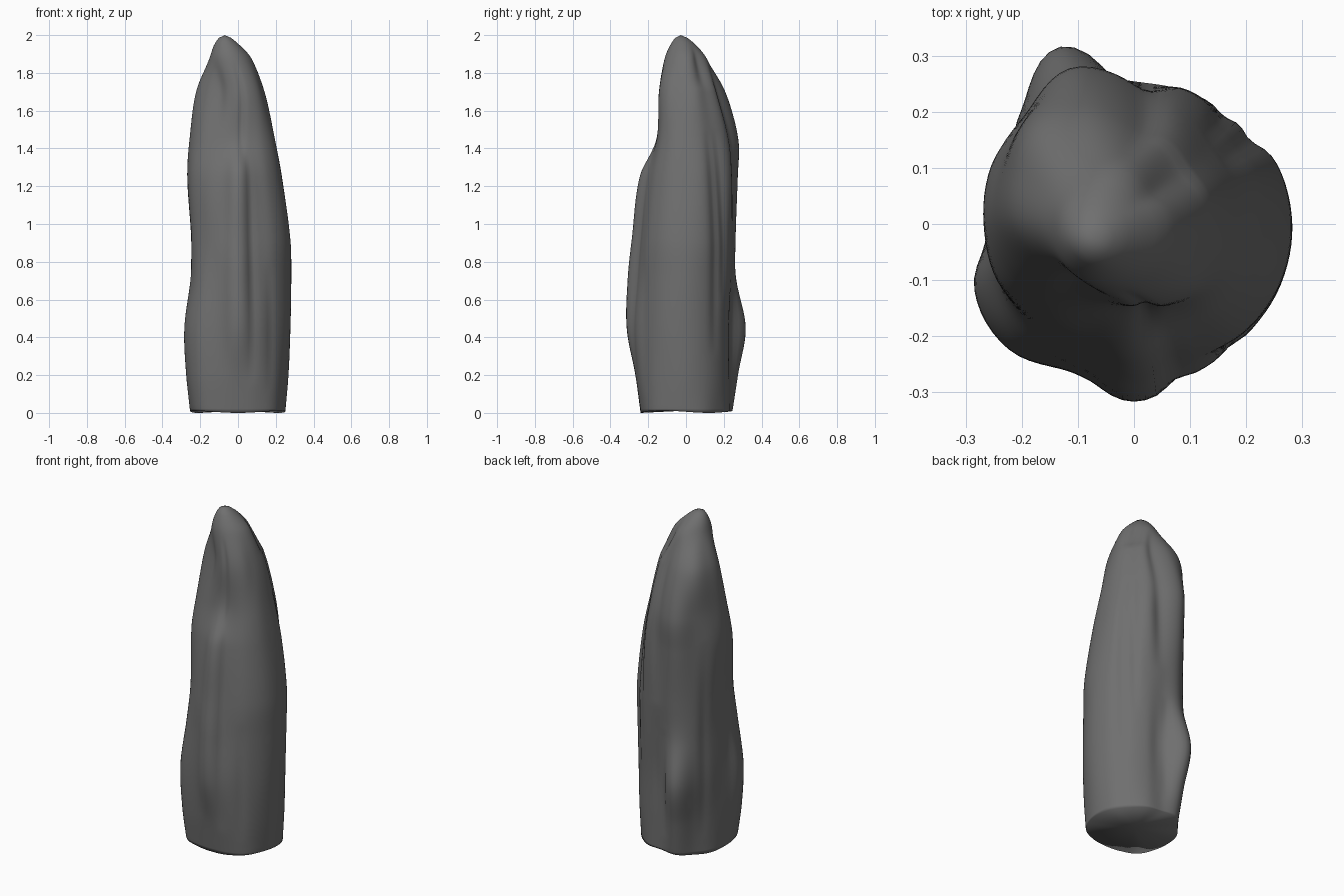
import bpy, bmesh, math

if "Cube" in bpy.data.objects:
    bpy.data.objects.remove(bpy.data.objects["Cube"])

N = 96  # points around each ring

# Radii every 22.5 degrees (from +x, counter-clockwise) at key heights
LEVELS = {
    0.00: (.25, .25, .24, .24, .235, .26, .24, .245, .25, .268, .285, .255, .24, .25, .265, .255),
    0.20: (.267, .26, .25, .24, .235, .296, .26, .25, .258, .295, .308, .277, .268, .273, .277, .27),
    0.45: (.277, .267, .25, .24, .235, .342, .285, .257, .257, .307, .315, .287, .314, .288, .282, .282),
    0.72: (.282, .273, .257, .25, .245, .283, .272, .25, .25, .268, .287, .277, .308, .27, .277, .282),
    0.92: (.277, .275, .26, .255, .255, .278, .27, .255, .248, .26, .262, .265, .287, .255, .27, .278),
    1.25: (.232, .24, .235, .255, .255, .293, .275, .275, .268, .262, .235, .22, .245, .215, .225, .232),
    1.45: (.195, .2, .203, .23, .25, .296, .272, .26, .255, .23, .187, .165, .157, .165, .185, .195),
    1.70: (.14, .145, .145, .165, .175, .225, .25, .232, .217, .178, .135, .138, .145, .15, .15, .14),
}
# Rounded tip: height -> centre x, centre y, radius
TIP = {1.88: (-.04, -.002, .11), 1.95: (-.06, -.016, .066), 1.985: (-.069, -.025, .033)}

# Vertical grooves: angle, half width (degrees), depth, bottom z, top z
GROOVES = [(285, 5, .014, .15, 1.40), (256, 5, .004, .2, 1.35), (36, 6, .012, .3, 1.5),
           (50, 5, .010, .6, 1.5), (84, 8, .014, .9, 1.85), (97, 5, .012, .1, .75),
           (147, 6, .008, .1, 1.3), (190, 6, .006, .1, 1.0),
           (277, 6, .010, 1.3, 1.85), (308, 5, .006, .1, .8), (45, 24, .026, 1.72, 1.97)]


def cubic(p0, p1, p2, p3, t):
    return p1 + .5 * t * (p2 - p0 + t * (2*p0 - 5*p1 + 4*p2 - p3 + t * (3*(p1 - p2) + p3 - p0)))


def ring(radii):
    """Smooth closed outline through the key radii."""
    pts, n = [], len(radii)
    for k in range(N):
        f = k * n / N
        i = int(f)
        r = cubic(*(radii[(i + j) % n] for j in (-1, 0, 1, 2)), f - i)
        a = 2 * math.pi * k / N
        pts.append((r * math.cos(a), r * math.sin(a)))
    return pts


def circle(cx, cy, r):
    return [(cx + r * math.cos(2*math.pi*k/N), cy + r * math.sin(2*math.pi*k/N)) for k in range(N)]


keys = [(z, ring(r)) for z, r in LEVELS.items()] + [(z, circle(*c)) for z, c in TIP.items()]


def outline(z):
    """Blend key outlines at height z, then carve the grooves."""
    i = max(j for j in range(len(keys) - 1) if keys[j][0] <= z)
    z1, z2 = keys[i][0], keys[i + 1][0]
    t = (z - z1) / (z2 - z1)
    h = z2 - z1

    def slope(j, k, c):
        a, b = max(j - 1, 0), min(j + 1, len(keys) - 1)
        return (keys[b][1][k][c] - keys[a][1][k][c]) / (keys[b][0] - keys[a][0])

    out = []
    for k in range(N):
        p = []
        for c in (0, 1):
            a, b = keys[i][1][k][c], keys[i + 1][1][k][c]
            p.append(a*(2*t**3 - 3*t*t + 1) + b*(3*t*t - 2*t**3)
                     + h*slope(i, k, c)*(t**3 - 2*t*t + t) + h*slope(i + 1, k, c)*(t**3 - t*t))
        cut = 0
        for ang, w, d, lo, hi in GROOVES:
            if lo < z < hi:
                da = (360 * k / N - ang + 180) % 360 - 180
                cut += d * math.exp(-(da / w) ** 2) * math.sin(math.pi * (z - lo) / (hi - lo)) ** .7
        r = math.hypot(*p)
        s = max(1 - cut / max(r, .08), .5)
        out.append((p[0] * s, p[1] * s))
    return out


# Rock spire: stacked rings with a closed tip and a flat, slightly uneven base
bm = bmesh.new()
rings = []
for i in range(91):
    z = 1.985 * i / 90
    lift = .012 if i == 0 else 0
    rings.append([bm.verts.new((x, y, z + lift * (.5 - .5 * math.sin(3 * math.atan2(y, x)))))
                  for x, y in outline(z)])
for a, b in zip(rings, rings[1:]):
    for k in range(N):
        m = (k + 1) % N
        bm.faces.new((a[k], a[m], b[m], b[k]))
tip = bm.verts.new((-.07, -.027, 2.0))
base = bm.verts.new((0, 0, .012))
for k in range(N):
    m = (k + 1) % N
    bm.faces.new((rings[-1][k], rings[-1][m], tip))
    bm.faces.new((rings[0][m], rings[0][k], base))
bmesh.ops.recalc_face_normals(bm, faces=bm.faces)
for f in bm.faces:
    f.smooth = True
mesh = bpy.data.meshes.new("rock_spire")
bm.to_mesh(mesh)
bm.free()

rock = bpy.data.objects.new("rock_spire", mesh)
bpy.context.collection.objects.link(rock)
stone = bpy.data.materials.new("grey_stone")
stone.diffuse_color = (.16, .16, .16, 1)
stone.use_nodes = True
stone.node_tree.nodes["Principled BSDF"].inputs["Base Color"].default_value = stone.diffuse_color
mesh.materials.append(stone)
